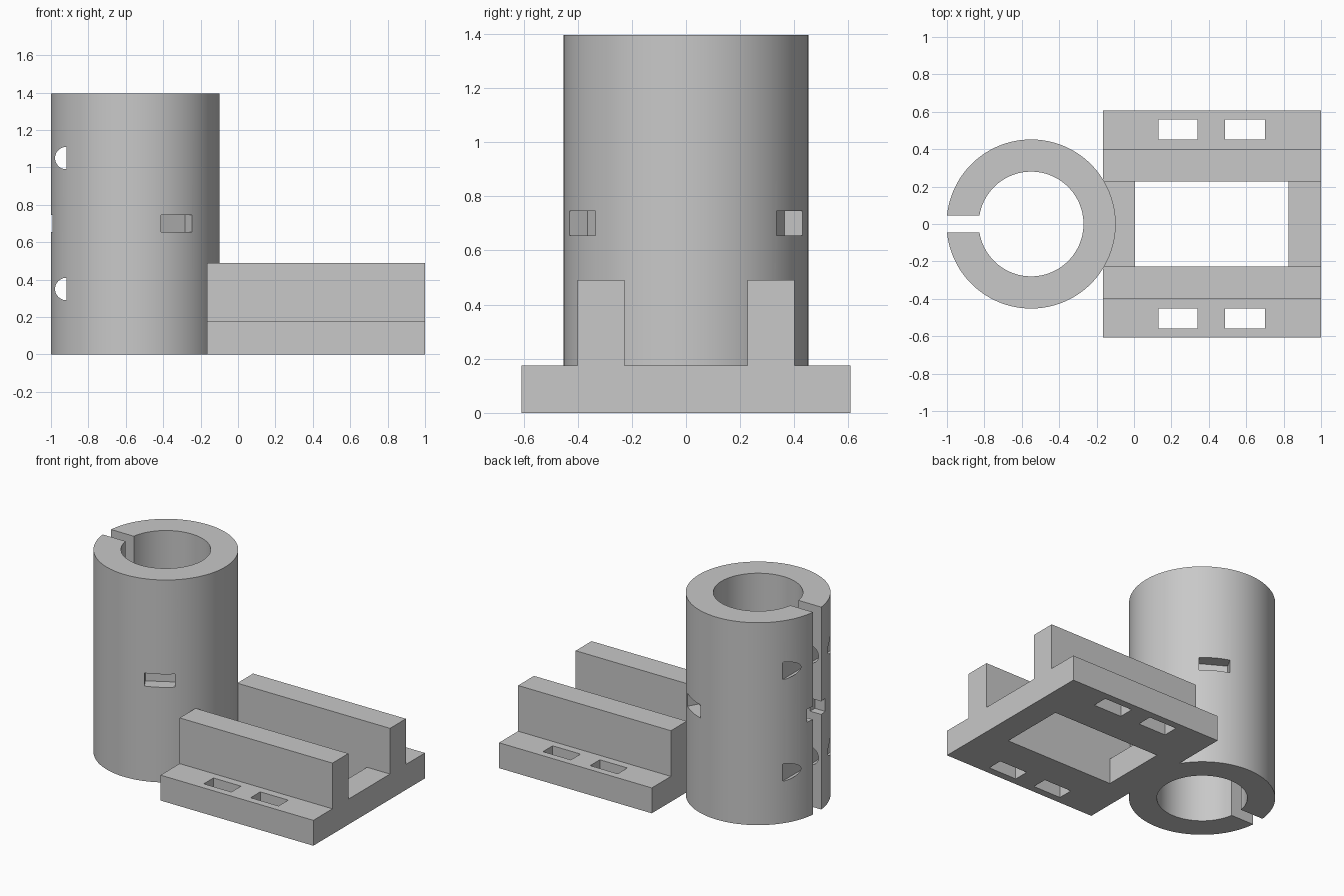
import bpy, math
from mathutils import Vector

if "Cube" in bpy.data.objects:
    bpy.data.objects.remove(bpy.data.objects["Cube"])

grey = bpy.data.materials.new("light grey plastic")
grey.diffuse_color = (0.58, 0.58, 0.58, 1)
grey.use_nodes = True
grey.node_tree.nodes["Principled BSDF"].inputs["Base Color"].default_value = grey.diffuse_color

CX, R_OUT, R_IN, HEIGHT = -0.55, 0.452, 0.28, 1.395
BASE_L, BASE_T = -0.165, 0.175


def box(name, x0, x1, y0, y1, z0, z1, turn=0.0):
    """Box by its limits, optionally turned about its own vertical axis."""
    bpy.ops.mesh.primitive_cube_add(size=1)
    ob = bpy.context.object
    ob.name = name
    ob.scale = (x1 - x0, y1 - y0, z1 - z0)
    ob.location = ((x0 + x1) / 2, (y0 + y1) / 2, (z0 + z1) / 2)
    ob.rotation_euler.z = turn
    bpy.ops.object.transform_apply(location=True, rotation=True, scale=True)
    ob.data.materials.append(grey)
    return ob


def cylinder(name, r, z0, z1, segments=128):
    bpy.ops.mesh.primitive_cylinder_add(vertices=segments, radius=r, depth=z1 - z0,
                                        location=(CX, 0, (z0 + z1) / 2))
    ob = bpy.context.object
    ob.name = name
    bpy.ops.object.transform_apply(location=True, rotation=True, scale=True)
    ob.data.materials.append(grey)
    return ob


def half_round(name, x, z, r):
    """Half-round bar along y, flat face on the right."""
    n = 20
    ring = [(x - r * math.sin(math.pi * i / n), z + r * math.cos(math.pi * i / n))
            for i in range(n + 1)]
    m = len(ring)
    verts = [(a, y, b) for y in (-0.6, 0.6) for a, b in ring]
    faces = [tuple(range(m - 1, -1, -1)), tuple(range(m, 2 * m))]
    faces += [(i, (i + 1) % m, m + (i + 1) % m, m + i) for i in range(m)]
    me = bpy.data.meshes.new(name)
    me.from_pydata(verts, [], faces)
    ob = bpy.data.objects.new(name, me)
    bpy.context.collection.objects.link(ob)
    me.materials.append(grey)
    # consistent outward normals
    bpy.context.view_layer.objects.active = ob
    bpy.ops.object.mode_set(mode='EDIT')
    bpy.ops.mesh.select_all(action='SELECT')
    bpy.ops.mesh.normals_make_consistent(inside=False)
    bpy.ops.object.mode_set(mode='OBJECT')
    return ob


def combine(ob, other, operation='DIFFERENCE'):
    other.hide_render = True
    mod = ob.modifiers.new("cut", 'BOOLEAN')
    mod.operation, mod.solver, mod.object = operation, 'EXACT', other
    bpy.context.view_layer.objects.active = ob
    bpy.ops.object.modifier_apply(modifier=mod.name)
    bpy.data.objects.remove(other)


# Split tube with a bore and a narrow slit on the left
tube = cylinder("split_tube", R_OUT, 0, HEIGHT)
combine(tube, cylinder("bore_cutter", R_IN, -0.1, HEIGHT + 0.1))
combine(tube, box("slit_cutter", -1.2, CX, -0.045, 0.045, -0.1, HEIGHT + 0.1))

# Three shallow rectangular pockets around the tube
for deg in (60, 180, 300):
    a = math.radians(deg)
    c = Vector((CX, 0)) + Vector((math.cos(a), math.sin(a))) * 0.465
    combine(tube, box("pocket_cutter", c.x - 0.1, c.x + 0.1, c.y - 0.0965, c.y + 0.0965,
                      0.655, 0.745, a))

# Half-round holes through both lips of the slit
for z in (0.35, 1.05):
    combine(tube, half_round("lip_hole_cutter", -0.918, z, 0.06))

# Base plate with a large window and four strap slots
base = box("base_plate", BASE_L, 1, -0.608, 0.608, 0, BASE_T)
combine(base, box("window_cutter", 0.005, 0.825, -0.227, 0.227, -0.1, 0.4))
for x0, x1 in ((0.13, 0.34), (0.487, 0.70)):
    for s in (-1, 1):
        y0, y1 = sorted((s * 0.453, s * 0.558))
        combine(base, box("slot_cutter", x0, x1, y0, y1, -0.1, 0.4))
combine(base, cylinder("seat_cutter", R_OUT - 0.001, -0.1, 0.5))

# Two upright rails along the base
rails = []
for side, s in (("front", -1), ("back", 1)):
    y0, y1 = sorted((s * 0.227, s * 0.4))
    rails.append(box(side + "_rail", BASE_L, 1, y0, y1, BASE_T, 0.49))

# Smooth the round walls, keep edges sharp
bpy.ops.object.select_all(action='DESELECT')
for ob in [tube, base]:
    ob.select_set(True)
bpy.context.view_layer.objects.active = tube
bpy.ops.object.shade_smooth_by_angle(angle=math.radians(30))
